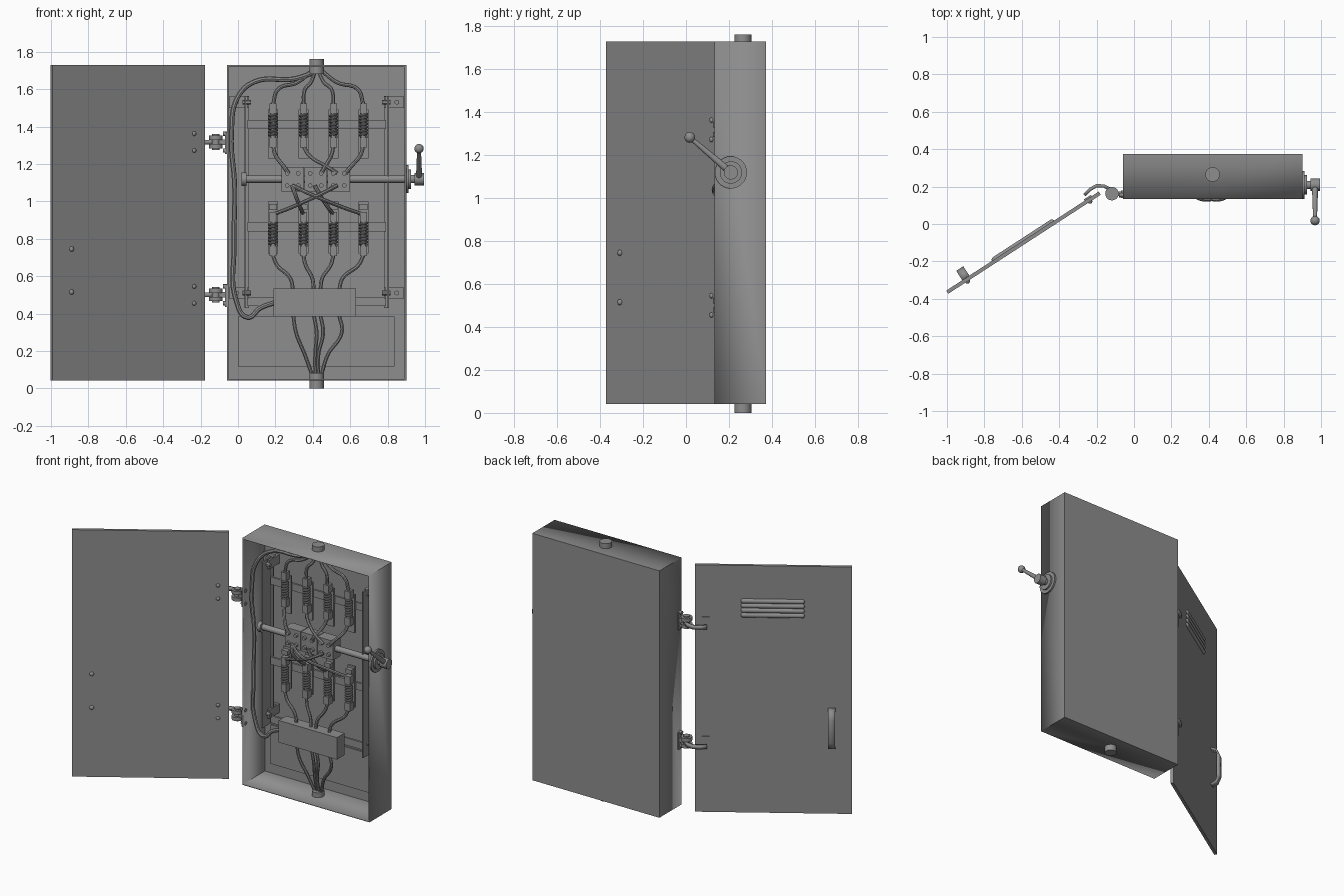
import bpy, bmesh, math
from mathutils import Vector, Matrix

cube = bpy.data.objects.get("Cube")
if cube:
    bpy.data.objects.remove(cube, do_unlink=True)

steel = bpy.data.materials.new("grey_steel")
steel.use_nodes = True
GREY = (0.27, 0.27, 0.27, 1)
steel.diffuse_color = GREY
steel.node_tree.nodes["Principled BSDF"].inputs["Base Color"].default_value = GREY
parts = []


def add(name, mesh):
    obj = bpy.data.objects.new(name, mesh)
    bpy.context.scene.collection.objects.link(obj)
    mesh.materials.clear()
    mesh.materials.append(steel)
    parts.append(obj)
    return obj


def finish(name, bm, frame=None):
    if frame:
        bm.transform(frame)
    mesh = bpy.data.meshes.new(name)
    bm.to_mesh(mesh)
    bm.free()
    return add(name, mesh)


def box(name, x, y, z, frame=None, open_front=False):
    """Box spanning the given (low, high) ranges."""
    bm = bmesh.new()
    size = [b - a for a, b in (x, y, z)]
    mid = [(a + b) / 2 for a, b in (x, y, z)]
    bmesh.ops.create_cube(bm, size=1, matrix=Matrix.Translation(mid) @ Matrix.Diagonal((*size, 1)))
    if open_front:
        bm.normal_update()
        front = [f for f in bm.faces if f.normal.y < -0.9]
        bmesh.ops.delete(bm, geom=front, context="FACES")
    return finish(name, bm, frame)


def rod(name, start, end, r1, r2=None, frame=None, sides=20):
    """Cylinder or cone between two points."""
    a, b = Vector(start), Vector(end)
    turn = (b - a).to_track_quat("Z", "Y").to_matrix().to_4x4()
    bm = bmesh.new()
    bmesh.ops.create_cone(bm, cap_ends=True, segments=sides, radius1=r1, radius2=r2 or r1,
                          depth=(b - a).length, matrix=Matrix.Translation((a + b) / 2) @ turn)
    return finish(name, bm, frame)


def ball(name, centre, radius, scale=(1, 1, 1), frame=None):
    bm = bmesh.new()
    bmesh.ops.create_uvsphere(bm, u_segments=20, v_segments=12, radius=radius,
                              matrix=Matrix.Translation(centre) @ Matrix.Diagonal((*scale, 1)))
    return finish(name, bm, frame)


def strap(name, path, sweep, thick, frame=None):
    """Bent strip of metal: a path swept sideways and thickened."""
    bm = bmesh.new()
    rows = [(bm.verts.new(p), bm.verts.new(Vector(p) + Vector(sweep))) for p in path]
    for (a, b), (c, d) in zip(rows, rows[1:]):
        bm.faces.new((a, b, d, c))
    obj = finish(name, bm, frame)
    solid = obj.modifiers.new("thickness", "SOLIDIFY")
    solid.thickness, solid.offset = thick, 0
    return obj


def wire(name, points, radius=0.0105, smooth=True):
    """Round cable through (x, z, y) points, turned into a mesh."""
    curve = bpy.data.curves.new(name, "CURVE")
    curve.dimensions = "3D"
    curve.bevel_depth, curve.bevel_resolution = radius, 2
    curve.resolution_u, curve.use_fill_caps = 8, True
    spline = curve.splines.new("BEZIER" if smooth else "POLY")
    knots = spline.bezier_points if smooth else spline.points
    knots.add(len(points) - 1)
    for knot, (x, z, y) in zip(knots, points):
        if smooth:
            knot.co = (x, y, z)
            knot.handle_left_type = knot.handle_right_type = "AUTO"
        else:
            knot.co = (x, y, z, 1)
    helper = bpy.data.objects.new(name + "_path", curve)
    bpy.context.scene.collection.objects.link(helper)
    mesh = bpy.data.meshes.new_from_object(helper.evaluated_get(bpy.context.evaluated_depsgraph_get()))
    bpy.data.objects.remove(helper, do_unlink=True)
    return add(name, mesh)


# Cabinet shell, open at the front
LOW, HIGH, BACK = 0.042, 1.728, 0.373
shell = box("cabinet_shell", (-0.06, 0.90), (0.133, BACK), (LOW, HIGH), open_front=True)
wall = shell.modifiers.new("wall", "SOLIDIFY")
wall.thickness, wall.offset = 0.012, -1
box("lower_back_panel", (0, 0.837), (0.352, 0.362), (0.118, 0.385))

# Cable glands through top and bottom
MID = 0.42
rod("top_gland", (MID, 0.265, 1.68), (MID, 0.265, 1.762), 0.039)
rod("bottom_gland", (MID, 0.265, 0), (MID, 0.265, 0.083), 0.039)

# Open door, in its own frame: x to the free edge, y to the inner side
door = Matrix.Translation((-0.183, 0.165, 0)) @ Matrix.Rotation(math.radians(213), 4, "Z")
box("door_panel", (0, 0.972), (-0.01, 0.01), (LOW, HIGH), door)
for i in range(4):
    z = 1.39 + i * 0.032
    rod("louver", (0.30, -0.008, z), (0.665, -0.008, z), 0.016, frame=door)
    for x in (0.30, 0.665):
        ball("louver_end", (x, -0.008, z), 0.016, frame=door)
grip = [(-0.01, 0.49), (-0.045, 0.505), (-0.064, 0.55), (-0.064, 0.70), (-0.045, 0.745), (-0.01, 0.76)]
strap("door_handle", [(0.825, y, z) for y, z in grip], (0.045, 0, 0), 0.012, door)
for z in (0.515, 0.745):
    ball("handle_screw", (0.85, 0.01, z), 0.014, (1, 0.9, 1), door)

# Hinges: door leaf, bent arm, knuckles, cabinet leaf
for z in (1.317, 0.50):
    arm = [(-0.265, 0.155), (-0.235, 0.185), (-0.20, 0.205), (-0.16, 0.203), (-0.118, 0.18)]
    strap("hinge_arm", [(x, y, z - 0.012) for x, y in arm], (0, 0, 0.024), 0.018)
    box("hinge_door_leaf", (0.045, 0.09), (-0.018, -0.009), (z - 0.06, z + 0.06), door)
    for dz in (-0.045, 0.045):
        ball("hinge_screw", (0.068, 0.01, z + dz), 0.012, (1, 0.9, 1), door)
        rod("leaf_bolt", (-0.08, 0.155, z + dz), (-0.05, 0.155, z + dz), 0.012)
    for dz in (-0.022, 0.022):
        rod("hinge_knuckle", (-0.118, 0.162, z + dz - 0.012), (-0.118, 0.162, z + dz + 0.012), 0.036)
    rod("hinge_pin", (-0.118, 0.162, z - 0.042), (-0.118, 0.162, z + 0.042), 0.02)
    box("hinge_link", (-0.118, -0.06), (0.15, 0.174), (z - 0.015, z + 0.015))
    box("hinge_cabinet_leaf", (-0.07, -0.059), (0.138, 0.18), (z - 0.065, z + 0.05))

# Switch shaft and outside lever
AY, AZ = 0.209, 1.119
for name, x1, x2, r in (("switch_shaft", 0.03, 0.90, 0.02), ("shaft_collar", 0.02, 0.045, 0.036),
                        ("lever_flange", 0.895, 0.912, 0.075), ("lever_boss", 0.912, 0.924, 0.052),
                        ("lever_axle", 0.92, 0.97, 0.022), ("lever_hub", 0.945, 0.995, 0.033)):
    rod(name, (x1, AY, AZ), (x2, AY, AZ), r, sides=28)
tip = (0.968, 0.018, 1.282)
rod("lever_arm", (0.968, AY, AZ), tip, 0.017, 0.010)
ball("lever_knob", tip, 0.025)

# Mounting rails, mirrored about the cabinet middle
for side in (-1, 1):
    def span(a, b):
        return tuple(sorted((MID + side * a, MID + side * b)))
    box("rail_web", span(0.376, 0.386), (0.20, 0.30), (0.43, 1.563))
    box("rail_flange", span(0.36, 0.386), (0.292, 0.302), (0.43, 1.563))
    for z in (0.51, 1.53):
        box("rail_bracket_side", span(0.36, 0.372), (0.25, 0.362), (z - 0.03, z + 0.03))
        box("rail_bracket_foot", span(0.36, 0.468), (0.345, 0.362), (z - 0.03, z + 0.03))
        x = MID + side * 0.43
        rod("bracket_bolt", (x, 0.33, z), (x, 0.35, z), 0.014, sides=6)
        rod("rail_bolt", (MID + side * 0.35, 0.25, z), (MID + side * 0.395, 0.25, z), 0.013, sides=6)
for z in (0.465, 0.865, 1.411):
    box("cross_bar", (0.05, 0.79), (0.278, 0.292), (z - 0.025, z + 0.025))

# Fuse holders: plate, clips, core and coil
COLUMNS = (0.187, 0.35, 0.51, 0.67)
FY = 0.238
for x in COLUMNS:
    for c, low, high in ((1.406, 1.23, 1.49), (0.825, 0.72, 1.0)):
        box("fuse_plate", (x - 0.027, x + 0.027), (0.264, 0.278), (low, high))
        rod("fuse_core", (x, FY, c - 0.075), (x, FY, c + 0.075), 0.014, sides=12)
        coil = [(x + 0.019 * math.cos(t * math.pi / 6), c - 0.06 + 0.12 * t / 84,
                 FY + 0.019 * math.sin(t * math.pi / 6)) for t in range(85)]
        wire("fuse_coil", coil, 0.0065, smooth=False)
        for s in (-1, 1):
            ends = sorted((c + s * 0.064, c + s * 0.118))
            box("fuse_clip", (x - 0.019, x + 0.019), (0.222, 0.266), ends)
    box("fuse_tab", (x - 0.022, x + 0.022), (0.235, 0.266), (0.955, 0.985))

# Switch blocks on the shaft, with terminal studs
for i in range(3):
    x = 0.233 + i * 0.123
    box("switch_block", (x, x + 0.119), (0.172, 0.25), (1.052, 1.183))
    for dx in (0.03, 0.089):
        for z in (1.085, 1.15):
            rod("terminal_stud", (x + dx, 0.155, z), (x + dx, 0.175, z), 0.012, sides=12)

# Lower junction box
box("junction_box", (0.19, 0.63), (0.168, 0.25), (0.385, 0.535))
box("junction_mount", (0.25, 0.57), (0.25, 0.28), (0.44, 0.49))

# Wiring, repeated for each column
ports = (0.27, 0.53, 0.445, 0.575)
outlets = (0.53, 0.29, 0.41, 0.47)
entries = (0.295, 0.405, 0.44, 0.54)
for i, x in enumerate(COLUMNS):
    lean = x - MID
    start = MID + lean * 0.1
    wire("supply_wire", [(start, 1.70, 0.265), (MID + lean * 0.45, 1.635, 0.25),
                         (x - lean * 0.12, 1.60, FY), (x, 1.52, FY)])
    port = ports[i]
    wire("upper_wire", [(x, 1.30, FY), (x + (port - x) * 0.15, 1.25, 0.215),
                        (x + (port - x) * 0.75, 1.18, 0.165), (port, 1.15, 0.165)])
    out = outlets[(i + 2) % 4] if i == 3 else outlets[i]
    bulge = 0.13 + 0.018 * (i % 3)
    wire("crossing_wire", [(out, 1.085, 0.165), (out + (x - out) * 0.25, 1.04, bulge),
                           (out + (x - out) * 0.7, 0.97, 0.19), (x, 0.93, FY)])
    entry = entries[i]
    wire("lower_wire", [(x, 0.71, FY), (x + (entry - x) * 0.2, 0.66, 0.23),
                        (entry + (x - entry) * 0.15, 0.59, 0.215), (entry, 0.525, 0.21)])
    wire("outgoing_wire", [(entry, 0.395, 0.21), (entry + 0.015, 0.30, 0.215),
                           (MID + (entry - MID) * 0.5, 0.18, 0.24), (start, 0.07, 0.265)])

# Long cable round the left side
wire("side_cable", [(0.41, 1.69, 0.265), (0.30, 1.655, 0.25), (0.09, 1.64, 0.23), (0, 1.56, 0.21),
                    (-0.035, 1.36, 0.20), (-0.018, 1.08, 0.20), (-0.022, 0.75, 0.20),
                    (-0.01, 0.47, 0.20), (0.05, 0.38, 0.20), (0.12, 0.43, 0.205), (0.20, 0.46, 0.21)], 0.0135)

# Smooth round parts while keeping hard edges
bpy.ops.object.select_all(action="DESELECT")
for obj in parts:
    obj.select_set(True)
bpy.context.view_layer.objects.active = parts[0]
bpy.ops.object.shade_smooth_by_angle(angle=math.radians(35))
